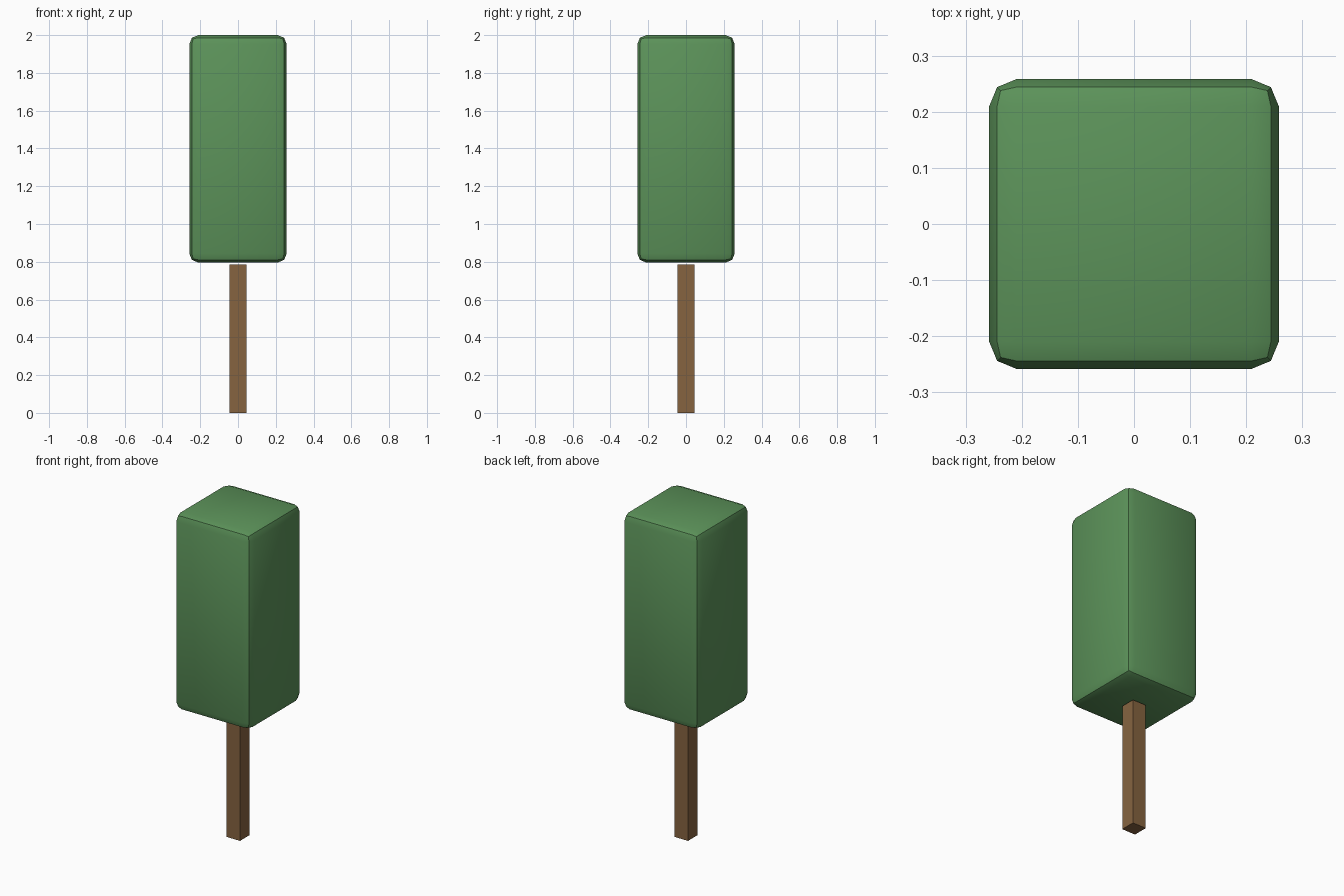
import bpy, math

if "Cube" in bpy.data.objects:
    bpy.data.objects.remove(bpy.data.objects["Cube"])


def material(name, rgb):
    m = bpy.data.materials.new(name)
    m.diffuse_color = (*rgb, 1.0)
    m.use_nodes = True
    m.node_tree.nodes["Principled BSDF"].inputs["Base Color"].default_value = m.diffuse_color
    return m


def block(name, half, z0, z1, mat):
    bpy.ops.mesh.primitive_cube_add(size=1, location=(0, 0, (z0 + z1) / 2))
    ob = bpy.context.object
    ob.name = name
    ob.scale = (2 * half, 2 * half, z1 - z0)
    bpy.ops.object.transform_apply(location=True, rotation=False, scale=True)
    ob.data.materials.append(mat)
    return ob


green = material("leaf green", (0.107, 0.292, 0.102))
brown = material("bark brown", (0.240, 0.127, 0.051))

# Square trunk, ending just below the crown
block("trunk", 0.046, 0.0, 0.785, brown)

# Tall boxy crown with two-step rounded edges
crown = block("crown", 0.258, 0.796, 2.0, green)
bev = crown.modifiers.new("rounded edges", 'BEVEL')
bev.width = 0.048
bev.segments = 2
bev.limit_method = 'NONE'
bpy.ops.object.modifier_apply(modifier=bev.name)
bpy.ops.object.shade_smooth_by_angle(angle=math.radians(30))
